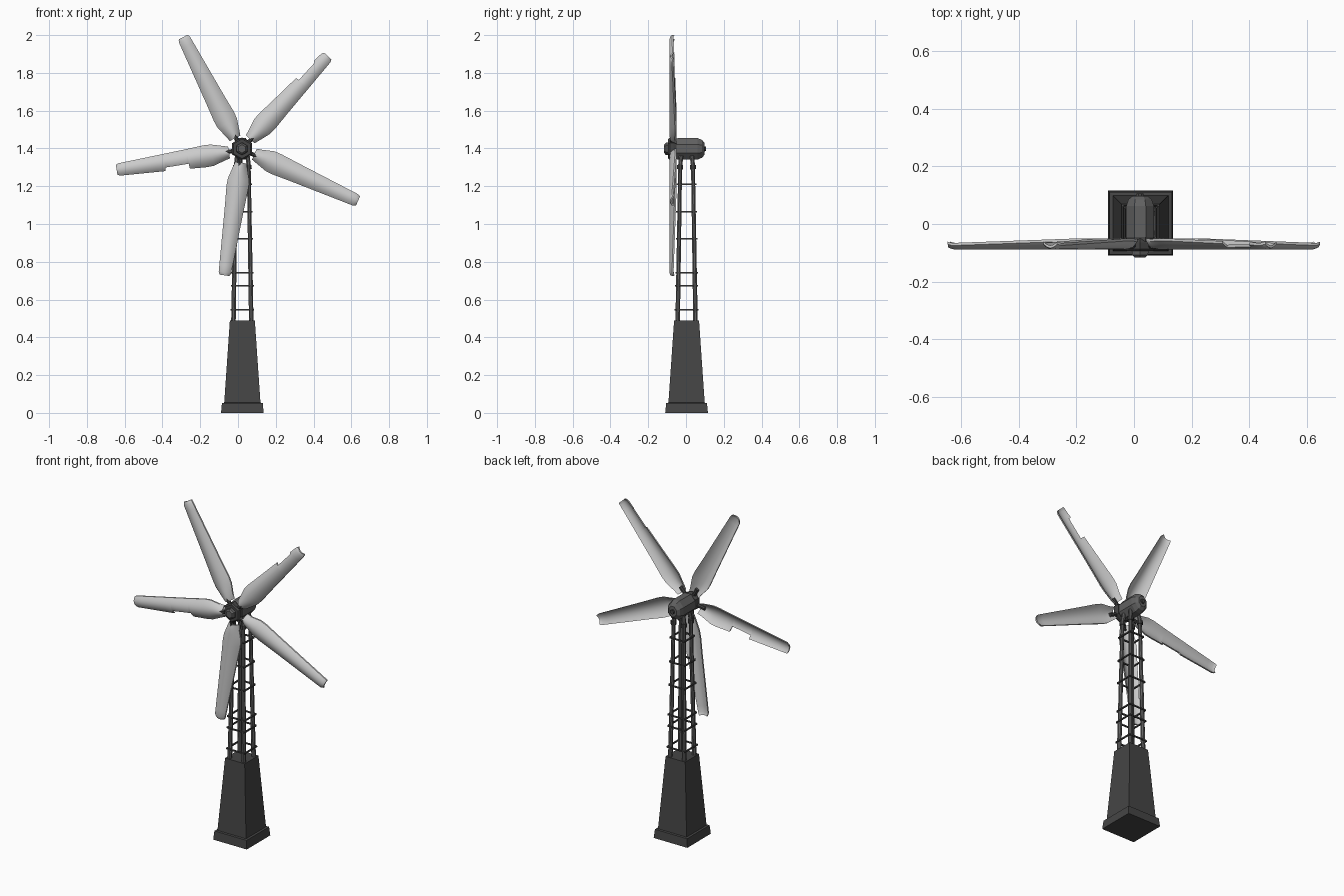
import bpy, bmesh, math
from mathutils import Vector

if "Cube" in bpy.data.objects:
    bpy.data.objects.remove(bpy.data.objects["Cube"])

CX, CY = 0.023, 0.003            # tower axis
HUB = Vector((0.021, 0.0, 1.394))  # rotor centre


def material(name, v):
    m = bpy.data.materials.new(name)
    m.diffuse_color = (v, v, v, 1)
    m.use_nodes = True
    m.node_tree.nodes["Principled BSDF"].inputs["Base Color"].default_value = m.diffuse_color
    return m


DARK = material("dark_grey", 0.06)
MID = material("mid_grey", 0.12)
LIGHT = material("light_grey", 0.55)


def loft(name, rings, mat):
    """Skin closed rings of equal point count and cap both ends."""
    bm = bmesh.new()
    rows = [[bm.verts.new(p) for p in ring] for ring in rings]
    n = len(rows[0])
    for a, b in zip(rows, rows[1:]):
        for i in range(n):
            j = (i + 1) % n
            bm.faces.new((a[i], a[j], b[j], b[i]))
    bm.faces.new(rows[0])
    bm.faces.new(rows[-1])
    bmesh.ops.recalc_face_normals(bm, faces=bm.faces)
    me = bpy.data.meshes.new(name)
    bm.to_mesh(me)
    bm.free()
    me.materials.append(mat)
    ob = bpy.data.objects.new(name, me)
    bpy.context.collection.objects.link(ob)
    return ob


def tube(name, a, b, r0, r1, mat, sides=6):
    """Straight tapered bar from a to b."""
    a, b = Vector(a), Vector(b)
    q = (b - a).to_track_quat('Z', 'Y')

    def ring(c, r):
        return [c + q @ Vector((r * math.cos(t), r * math.sin(t), 0))
                for t in [math.tau * (i + 0.5) / sides for i in range(sides)]]
    return loft(name, [ring(a, r0), ring(b, r1)], mat)


def square(z, h):
    return [(CX + sx * h, CY + sy * h, z)
            for sx, sy in ((-1, -1), (1, -1), (1, 1), (-1, 1))]


def lerp_table(table, x):
    for (x0, y0), (x1, y1) in zip(table, table[1:]):
        if x <= x1:
            return y0 + (y1 - y0) * (x - x0) / (x1 - x0)
    return table[-1][1]


# Solid lower tower with a wider foot
loft("tower_base", [square(0, .113), square(.052, .108),
                    square(.054, .096), square(.49, .066)], DARK)


# Four leaning legs with caps
def leg_half(z):
    return 0.047 - 0.013 * (z - 0.49) / 0.81


for k, (sx, sy) in enumerate(((-1, -1), (1, -1), (1, 1), (-1, 1))):
    def at(z):
        h = leg_half(z)
        return (CX + sx * h, CY + sy * h, z)
    tube(f"leg_{k}", at(.48), at(1.30), .013, .011, MID, 8)
    tube(f"leg_cap_{k}", at(1.29), at(1.312), .017, .017, DARK, 8)
    tube(f"leg_strut_{k}", at(1.31), (CX + sx * .028, CY + sy * .028, 1.36),
         .012, .012, MID, 8)

# Thin square hoops around the legs
for k, z in enumerate((.547, .674, .743, .923, 1.064, 1.21)):
    c = square(z, leg_half(z) + .013)
    for i in range(4):
        tube(f"hoop_{k}_{i}", c[i], c[(i + 1) % 4], .0055, .0055, DARK, 4)


# Nacelle, an octagonal body with a rounded rear
def section(y, hx, hz, n=8, off=0.5):
    return [(HUB.x + hx * math.cos(t), y, HUB.z + .004 + hz * math.sin(t))
            for t in [math.tau * (i + off) / n for i in range(n)]]


nacelle = [(-.062, .046, .052), (-.045, .052, .061), (.062, .052, .061),
           (.085, .044, .051), (.098, .027, .034)]
loft("nacelle", [section(*s) for s in nacelle], MID)
loft("rear_knob", [section(.09, .016, .016), section(.106, .013, .013)], DARK)

# Hexagonal hub and nose
loft("hub", [section(y, r, r, 6) for y, r in
             ((-.05, .055), (-.065, .06), (-.086, .06), (-.094, .052))], DARK)
loft("nose", [section(y, r, r, 6) for y, r in
              ((-.09, .034), (-.107, .032), (-.116, .022))], MID)

# Blade outline: radius against offset of each edge, and depth of curl
LEFT = [(.07, -.036), (.10, -.043), (.16, -.061), (.20, -.062), (.30, -.055),
        (.66, -.033), (.672, -.026)]
RIGHT = [(.07, .027), (.10, .036), (.16, .053), (.20, .055), (.30, .049),
         (.66, .033), (.672, .026)]
DEPTH = [(.07, .026), (.18, .03), (.66, .013), (.672, .013)]
ROUND = [(.07, .004), (.10, 0), (.655, 0), (.672, .005)]


def blade(name, angle, notch=None):
    """Curved shell blade; notch = (r start, r end, edge offset left over)."""
    a = math.radians(angle)
    along = Vector((math.cos(a), 0, math.sin(a)))
    across = Vector((math.sin(a), 0, -math.cos(a)))
    stations = [.07, .085, .10, .13, .16, .20, .25, .30, .38, .46, .54, .62,
                .655, .664, .672]
    if notch:
        stations += [notch[0] - .002, notch[0], notch[1], notch[1] + .002]
    rings = []
    for r in sorted(stations):
        lo, hi = lerp_table(LEFT, r), lerp_table(RIGHT, r)
        mid, half = (lo + hi) / 2, (hi - lo) / 2
        if notch and notch[0] <= r <= notch[1]:
            lo = max(lo, notch[2])
        outer, inner = [], []
        for i in range(13):
            w = lo + (hi - lo) * i / 12
            u = (w - mid) / half
            y = -.088 + lerp_table(ROUND, r) + lerp_table(DEPTH, r) * u * u
            p = HUB + along * r + across * w
            outer.append(p + Vector((0, y, 0)))
            inner.append(p + Vector((0, y + .009, 0)))
        rings.append(outer + inner[::-1])
    ob = loft(name, rings, LIGHT)
    bpy.ops.object.select_all(action='DESELECT')
    ob.select_set(True)
    bpy.context.view_layer.objects.active = ob
    bpy.ops.object.shade_smooth_by_angle(angle=math.radians(35))
    # Stub joining the blade to the hub
    y = Vector((0, -.074, 0))
    tube(name + "_stub", HUB + along * .04 + y, HUB + along * .10 + y,
         .012, .012, DARK, 8)


# Five blades, two of them with broken edges
blade("blade_top", 117.6)
blade("blade_right_upper", 47.5, (.475, .60, -.027))
blade("blade_right_lower", -23.9)
blade("blade_bottom", 262.1)
blade("blade_left", 189.2, (.29, .415, -.029))
